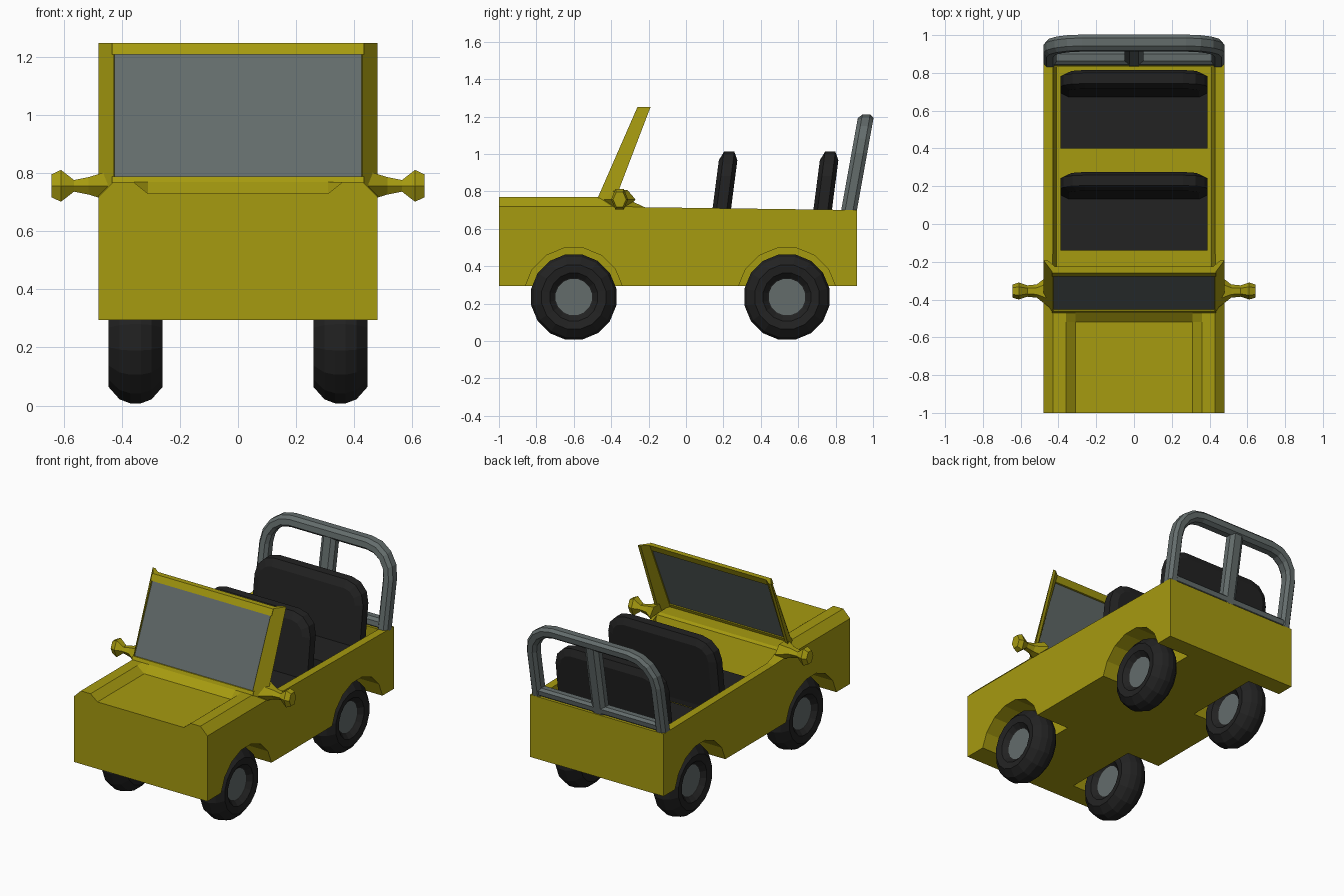
import bpy, bmesh
from math import sin, cos, pi

cube = bpy.data.objects.get("Cube")
if cube:
    bpy.data.objects.remove(cube)


def material(name, rgb):
    m = bpy.data.materials.new(name)
    m.use_nodes = True
    m.diffuse_color = (*rgb, 1)
    m.node_tree.nodes["Principled BSDF"].inputs["Base Color"].default_value = (*rgb, 1)
    return m


YELLOW = material("yellow_paint", (0.38, 0.325, 0.005))
GREY = material("grey_metal", (0.125, 0.15, 0.148))
BLACK = material("black_rubber", (0.016, 0.016, 0.016))


def loft(name, sections, mat, closed=False):
    """Skin a list of equal-length point rings into one solid."""
    bm = bmesh.new()
    rings = [[bm.verts.new(p) for p in s] for s in sections]
    n = len(rings[0])
    pairs = list(zip(rings, rings[1:]))
    if closed:
        pairs.append((rings[-1], rings[0]))
    else:
        bm.faces.new(rings[0])
        bm.faces.new(rings[-1])
    for a, b in pairs:
        for i in range(n):
            j = (i + 1) % n
            bm.faces.new((a[i], a[j], b[j], b[i]))
    bmesh.ops.recalc_face_normals(bm, faces=bm.faces)
    mesh = bpy.data.meshes.new(name)
    bm.to_mesh(mesh)
    bm.free()
    mesh.materials.append(mat)
    obj = bpy.data.objects.new(name, mesh)
    bpy.context.scene.collection.objects.link(obj)
    return obj


def rect(hx, y0, y1, z):
    return [(-hx, y0, z), (hx, y0, z), (hx, y1, z), (-hx, y1, z)]


def disc(x, y, z, r, n):
    return [(x, y + r * cos(2 * pi * (i + 0.5) / n), z + r * sin(2 * pi * (i + 0.5) / n))
            for i in range(n)]


AXLES = {"front": -0.6, "rear": 0.54}
SIDES = {"left": 1, "right": -1}
AXLE_Z = 0.235


# Body shell: cross-sections from the nose to the tail
def body_section(y, edge, ridge, middle):
    half = [(0.48, 0.295), (0.48, edge), (0.43, ridge), (0.36, ridge), (0.31, middle)]
    return [(x, y, z) for x, z in half] + [(-x, y, z) for x, z in reversed(half)]


body = loft("body", [
    body_section(-1, 0.72, 0.77, 0.73),
    body_section(-0.52, 0.72, 0.77, 0.73),
    body_section(-0.47, 0.72, 0.77, 0.77),
    body_section(-0.34, 0.72, 0.77, 0.77),
    body_section(-0.22, 0.715, 0.715, 0.715),
    body_section(0.915, 0.70, 0.70, 0.70)], YELLOW)

# Cutters for the passenger tub and the wheel wells
cutters = [loft("tub_cutter", [rect(0.41, -0.24, 0.83, 0.53),
                               rect(0.445, -0.35, 0.83, 0.85)], YELLOW)]
for y in AXLES.values():
    for s in SIDES.values():
        cutters.append(loft("well_cutter", [disc(s * x, y, AXLE_Z, 0.267, 16)
                                            for x in (0.24, 0.6)], YELLOW))
for c in cutters:
    c.hide_render = True
    mod = body.modifiers.new("cut", "BOOLEAN")
    mod.operation, mod.solver, mod.object = "DIFFERENCE", "EXACT", c
cut_mesh = bpy.data.meshes.new_from_object(
    body.evaluated_get(bpy.context.evaluated_depsgraph_get()))
body.modifiers.clear()
body.data = cut_mesh
for c in cutters:
    bpy.data.objects.remove(c)

# Wheels: tyre ring with a recessed hub
TYRE = [(0.05, 0.09), (0.06, 0.105), (0.085, 0.13), (0.0925, 0.175), (0.055, 0.218), (0.018, 0.232)]
TYRE = TYRE + [(-x, r) for x, r in reversed(TYRE)]
for end, y in AXLES.items():
    for side, s in SIDES.items():
        cx = s * 0.353
        loft(f"{end}_{side}_tyre", [disc(cx + x, y, AXLE_Z, r, 16) for x, r in TYRE],
             BLACK, closed=True)
        loft(f"{end}_{side}_hub", [disc(cx + x, y, AXLE_Z, 0.1, 16) for x in (-0.056, 0.056)],
             GREY)


# Windscreen: raked frame, flared pillars and pane
def rake(z):
    return -0.47 + (z - 0.77) * 0.4375


def raked_slab(name, hx, z0, z1, near, far, mat):
    loft(name, [rect(hx, rake(z) + near, rake(z) + far, z) for z in (z0, z1)], mat)


raked_slab("windscreen_header", 0.435, 1.21, 1.25, 0, 0.035, YELLOW)
raked_slab("windscreen_sill", 0.435, 0.75, 0.79, 0, 0.035, YELLOW)
raked_slab("windscreen_pane", 0.43, 0.785, 1.215, 0.008, 0.022, GREY)
for side, s in SIDES.items():
    loft(f"{side}_windscreen_pillar",
         [[(s * 0.428, rake(z), z), (s * 0.48, rake(z) + d, z),
           (s * 0.46, rake(z) + d, z), (s * 0.418, rake(z) + 0.035, z)]
          for z, d in ((0.71, 0.1), (1.25, 0.07))], YELLOW)

# Wing mirrors: flared root, thin stalk, wide head
for side, s in SIDES.items():
    loft(f"{side}_mirror",
         [[(s * x, -0.355 + hy * cos(i * pi / 3), 0.757 + hz * sin(i * pi / 3) * 1.15)
           for i in range(6)]
          for x, hy, hz in ((0.45, 0.085, 0.05), (0.515, 0.035, 0.03), (0.565, 0.03, 0.02),
                            (0.61, 0.045, 0.055), (0.642, 0.035, 0.04))], YELLOW)


# Bench seats: cushion and rounded, leaning backrest
def back_outline(y, inset):
    r = 0.13
    half = [(0.39 - inset, 0.56)]
    for i in range(4):
        a = i * pi / 6
        half.append((0.39 - r + (r - inset) * cos(a), 1.012 - r + (r - inset) * sin(a)))
    pts = half + [(-x, z) for x, z in reversed(half)]
    return [(x, y + (z - 0.7) * 0.13, z) for x, z in pts]


for row, y in {"front": 0, "rear": 0.54}.items():
    loft(f"{row}_seat_cushion", [rect(0.39, y - 0.14, y + 0.22, 0.52),
                                 rect(0.39, y - 0.14, y + 0.22, 0.63)], BLACK)
    loft(f"{row}_seat_back", [back_outline(y + 0.193 + dy, inset) for dy, inset in
                              ((-0.052, 0.045), (-0.03, 0), (0.025, 0), (0.047, 0.045))], BLACK)

# Roll bar: swept arch with chamfered section, lower rail and centre post
CHAMFER = [(1, 0.5), (0.5, 1), (-0.5, 1), (-1, 0.5), (-1, -0.5), (-0.5, -1), (0.5, -1), (1, -0.5)]


def lean(z):
    return 0.872 + (z - 0.7) * 0.18


def bar_section(x, z, nx, nz, w, d):
    return [(x + nx * a * w, lean(z + nz * a * w) + b * d, z + nz * a * w) for a, b in CHAMFER]


arch = [(0.445, 0.69, 1, 0)]
for i in range(5):
    a = i * pi / 8
    arch.append((0.275 + 0.17 * cos(a), 1.005 + 0.17 * sin(a), cos(a), sin(a)))
arch += [(-x, z, -nx, nz) for x, z, nx, nz in reversed(arch)]
loft("roll_bar_arch", [bar_section(*p, 0.035, 0.042) for p in arch], GREY)
loft("roll_bar_post", [bar_section(0, z, 1, 0, 0.05, 0.036) for z in (0.7, 1.17)], GREY)
loft("roll_bar_rail", [bar_section(x, 0.725, 0, 1, 0.03, 0.036) for x in (-0.45, 0.45)], GREY)
